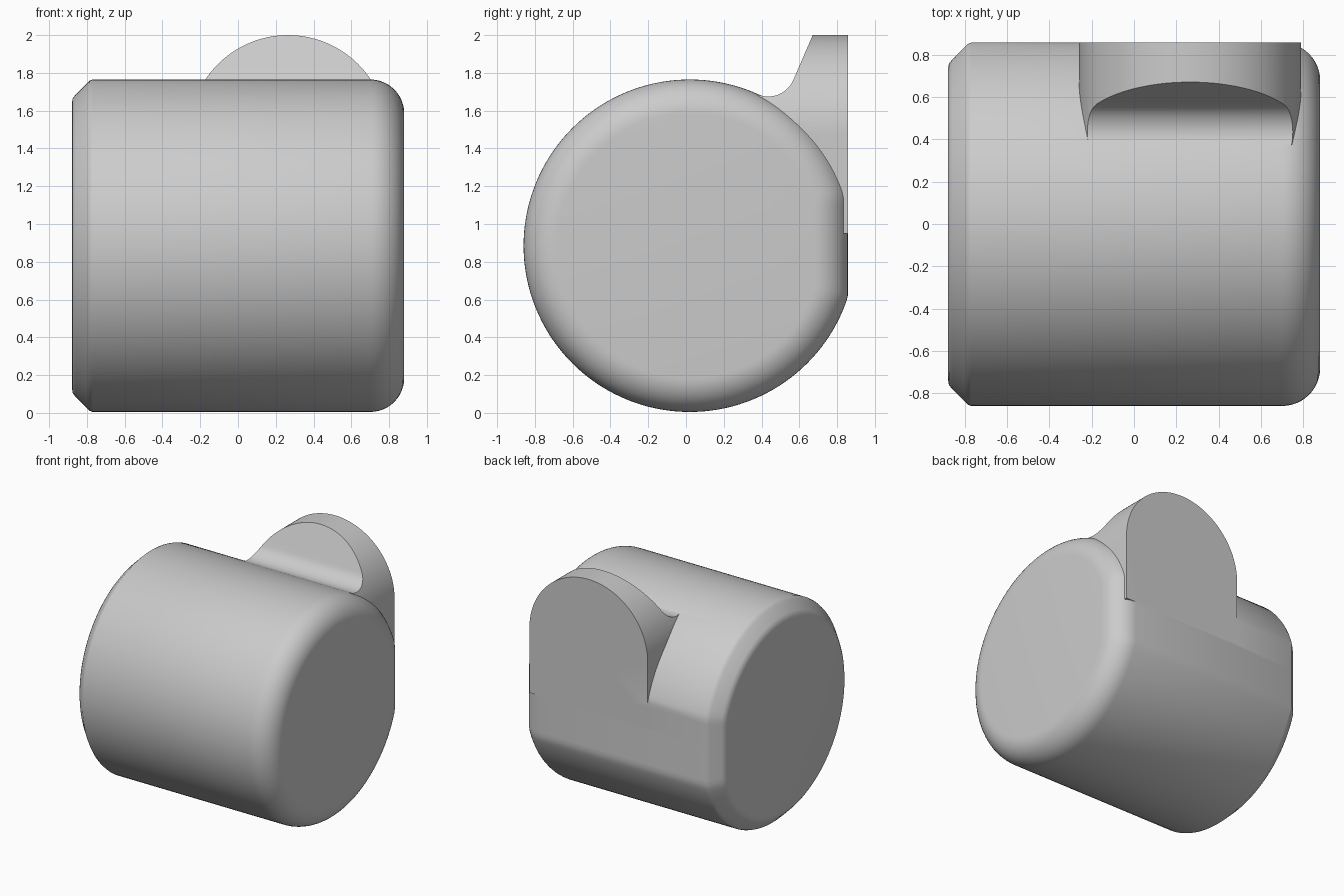
import bpy, bmesh, math

cube = bpy.data.objects.get("Cube")
if cube:
    bpy.data.objects.remove(cube, do_unlink=True)

CY, CZ, R = 0.02, 0.885, 0.88      # barrel axis and radius
BACK = 0.857                       # flat back plane
SEG = 144

grey = bpy.data.materials.new("plain grey")
grey.use_nodes = True
grey.diffuse_color = (0.6, 0.6, 0.6, 1)
grey.node_tree.nodes["Principled BSDF"].inputs["Base Color"].default_value = (0.6, 0.6, 0.6, 1)


def loft(name, rings):
    """Closed solid through matching rings of points."""
    bm = bmesh.new()
    loops = [[bm.verts.new(p) for p in ring] for ring in rings]
    for a, b in zip(loops, loops[1:]):
        for i in range(len(a)):
            j = (i + 1) % len(a)
            bm.faces.new((a[i], a[j], b[j], b[i]))
    bm.faces.new(loops[0])
    bm.faces.new(loops[-1])
    bmesh.ops.recalc_face_normals(bm, faces=bm.faces)
    mesh = bpy.data.meshes.new(name)
    bm.to_mesh(mesh)
    bm.free()
    mesh.materials.append(grey)
    obj = bpy.data.objects.new(name, mesh)
    bpy.context.collection.objects.link(obj)
    return obj


def combine(obj, other, operation):
    """Apply a boolean and remove the helper."""
    mod = obj.modifiers.new(operation, 'BOOLEAN')
    mod.operation, mod.object, mod.solver = operation, other, 'EXACT'
    bpy.context.view_layer.objects.active = obj
    bpy.ops.object.modifier_apply(modifier=mod.name)
    bpy.data.objects.remove(other, do_unlink=True)


def arc(cx, cy, r, start, end, n):
    angles = [math.radians(start + (end - start) * i / n) for i in range(n + 1)]
    return [(cx + r * math.cos(a), cy + r * math.sin(a)) for a in angles]


# Barrel: flattened circle, chamfered on one end and rounded on the other
def barrel_ring(x, inset):
    r = R - inset
    ring = []
    for i in range(SEG):
        a = math.tau * i / SEG
        ring.append((x, min(CY + r * math.cos(a), BACK - inset), CZ + r * math.sin(a)))
    return ring


ends = [(-0.88, 0.13), (-0.875, 0.1), (-0.86, 0.08), (-0.8, 0.02), (-0.785, 0.006), (-0.77, 0)]
ends += [(x, 0.18 - h) for h, x in arc(0, 0.70, 0.18, 0, 90, 12)]
barrel = loft("barrel", [barrel_ring(x, d) for x, d in ends])

# Tab: round-topped upright plate trimmed to a sloped, filleted side profile
outline = arc(0.265, 1.475, 0.525, 0, 180, 72) + [(-0.26, 0.95), (0.79, 0.95)]
tab = loft("tab", [[(x, y, z) for x, z in outline] for y in (0.2, BACK)])

side = [(BACK, 2.1), (0.714, 2.1)] + arc(0.435, 1.82, 0.145, -23.8, -114, 16)
side += [(0.25, 1.4), (0.25, 0.9), (BACK, 0.9)]
trim = loft("tab_trim", [[(x, y, z) for y, z in side] for x in (-0.5, 1.1)])
combine(tab, trim, 'INTERSECT')
combine(barrel, tab, 'UNION')

barrel.name = "barrel_with_tab"
barrel.select_set(True)
bpy.context.view_layer.objects.active = barrel
bpy.ops.object.shade_smooth_by_angle(angle=math.radians(30))
